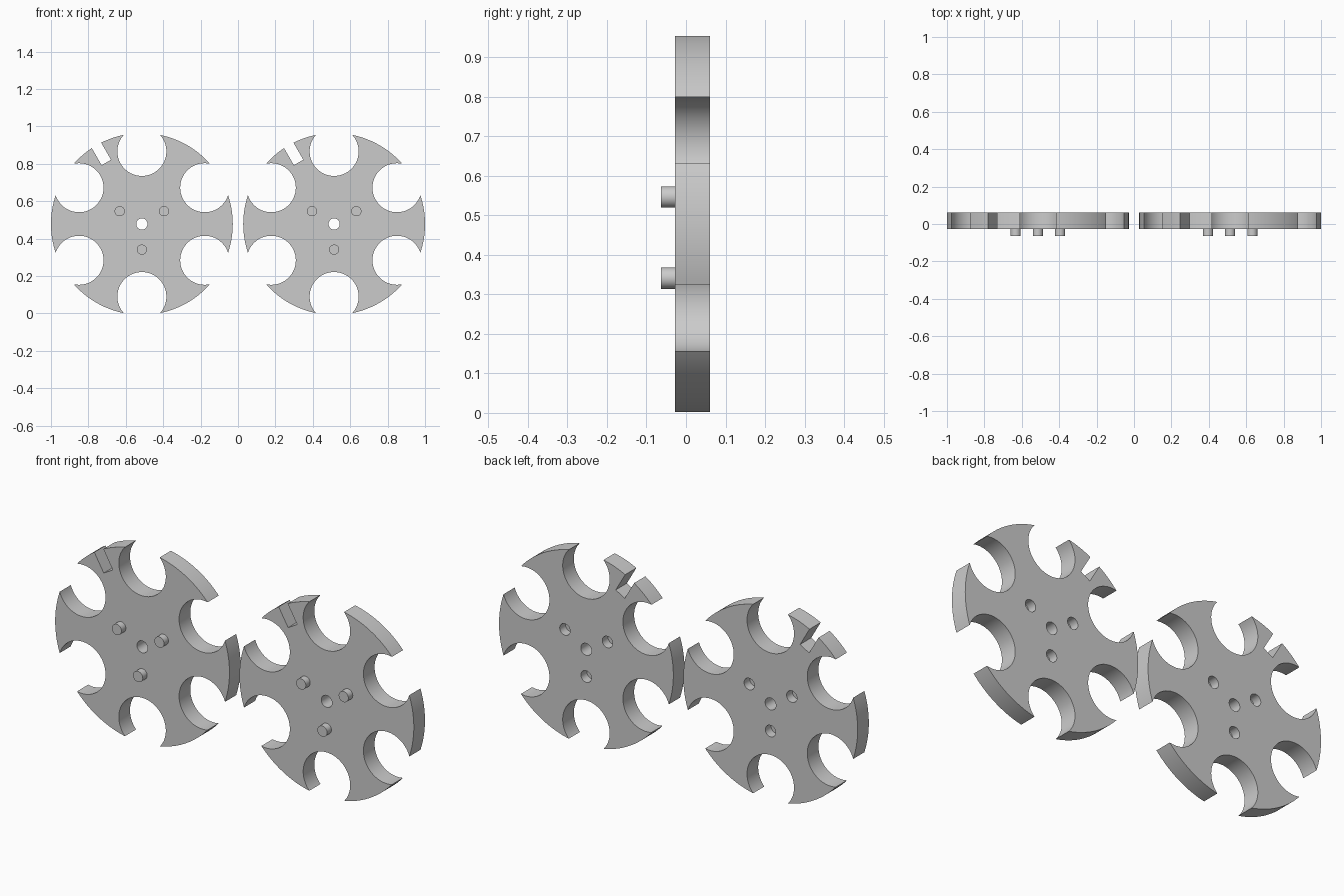
import bpy, bmesh
from math import sin, cos, pi, radians
from mathutils import Matrix, Vector

cube = bpy.data.objects.get("Cube")
if cube:
    bpy.data.objects.remove(cube, do_unlink=True)

HUB_X, HUB_Z = 0.514, 0.478
FRONT, BACK = -0.028, 0.061
PEG_TIP = -0.063
RIM_R, POCKET_R, POCKET_DIST = 0.486, 0.131, 0.388
BORE_R, PEG_R, SOCKET_R, PEG_DIST = 0.03, 0.027, 0.029, 0.137
SOCKET_FLOOR = 0.015
PEG_ANGLES = [radians(a) for a in (30, 150, 270)]

grey = bpy.data.materials.new("light grey")
grey.use_nodes = True
colour = (0.6, 0.6, 0.6, 1)
grey.diffuse_color = colour
grey.node_tree.nodes["Principled BSDF"].inputs["Base Color"].default_value = colour


def add_cylinder(bm, radius, y0, y1, dist=0, angle=0, sides=64):
    """Cylinder along y, placed at a polar position around the hub."""
    place = Matrix.Translation((dist * cos(angle), (y0 + y1) / 2, dist * sin(angle)))
    bmesh.ops.create_cone(bm, cap_ends=True, segments=sides, radius1=radius, radius2=radius,
                          depth=y1 - y0, matrix=place @ Matrix.Rotation(pi / 2, 4, 'X'))


def make_object(name, bm):
    mesh = bpy.data.meshes.new(name)
    bmesh.ops.recalc_face_normals(bm, faces=bm.faces)
    bm.to_mesh(mesh)
    bm.free()
    mesh.materials.append(grey)
    obj = bpy.data.objects.new(name, mesh)
    bpy.context.collection.objects.link(obj)
    return obj


def smooth(obj):
    bpy.ops.object.select_all(action='DESELECT')
    obj.select_set(True)
    bpy.context.view_layer.objects.active = obj
    bpy.ops.object.shade_smooth_by_angle(angle=radians(30))


# Cutter: six rim pockets, centre bore, blind back sockets and the rim notch
bm = bmesh.new()
for i in range(6):
    add_cylinder(bm, POCKET_R, -0.2, 0.2, POCKET_DIST, radians(30 + 60 * i), 96)
add_cylinder(bm, BORE_R, -0.2, 0.2)
for angle in PEG_ANGLES:
    add_cylinder(bm, SOCKET_R, SOCKET_FLOOR, 0.2, PEG_DIST, angle)
notch = Matrix.Rotation(radians(-120), 4, 'Y') @ Matrix.Translation((0.48, 0, 0))
bmesh.ops.create_cube(bm, size=1, matrix=notch @ Matrix.Diagonal((0.2, 0.4, 0.058, 1)))
cutter = make_object("wheel_cutter", bm)
cutter.hide_render = True

# Disc with the cutter taken out
bm = bmesh.new()
add_cylinder(bm, RIM_R, FRONT, BACK, sides=192)
disc = make_object("left_wheel", bm)
cut = disc.modifiers.new("cut", 'BOOLEAN')
cut.operation, cut.solver, cut.object = 'DIFFERENCE', 'EXACT', cutter
bpy.context.view_layer.update()
wheel_mesh = bpy.data.meshes.new_from_object(
    disc.evaluated_get(bpy.context.evaluated_depsgraph_get()))
disc.modifiers.clear()
disc.data = wheel_mesh
bpy.data.objects.remove(cutter, do_unlink=True)
smooth(disc)

# Second identical wheel beside the first
other = bpy.data.objects.new("right_wheel", disc.data.copy())
bpy.context.collection.objects.link(other)

for side, wheel, x in (("left", disc, HUB_X), ("right", other, -HUB_X)):
    hub = Vector((x, 0, HUB_Z))
    wheel.location = hub
    # Three locating pegs on the front face
    for i, angle in enumerate(PEG_ANGLES):
        bm = bmesh.new()
        add_cylinder(bm, PEG_R, PEG_TIP, FRONT, PEG_DIST, angle)
        peg = make_object(f"{side}_peg_{i + 1}", bm)
        peg.location = hub
        smooth(peg)
